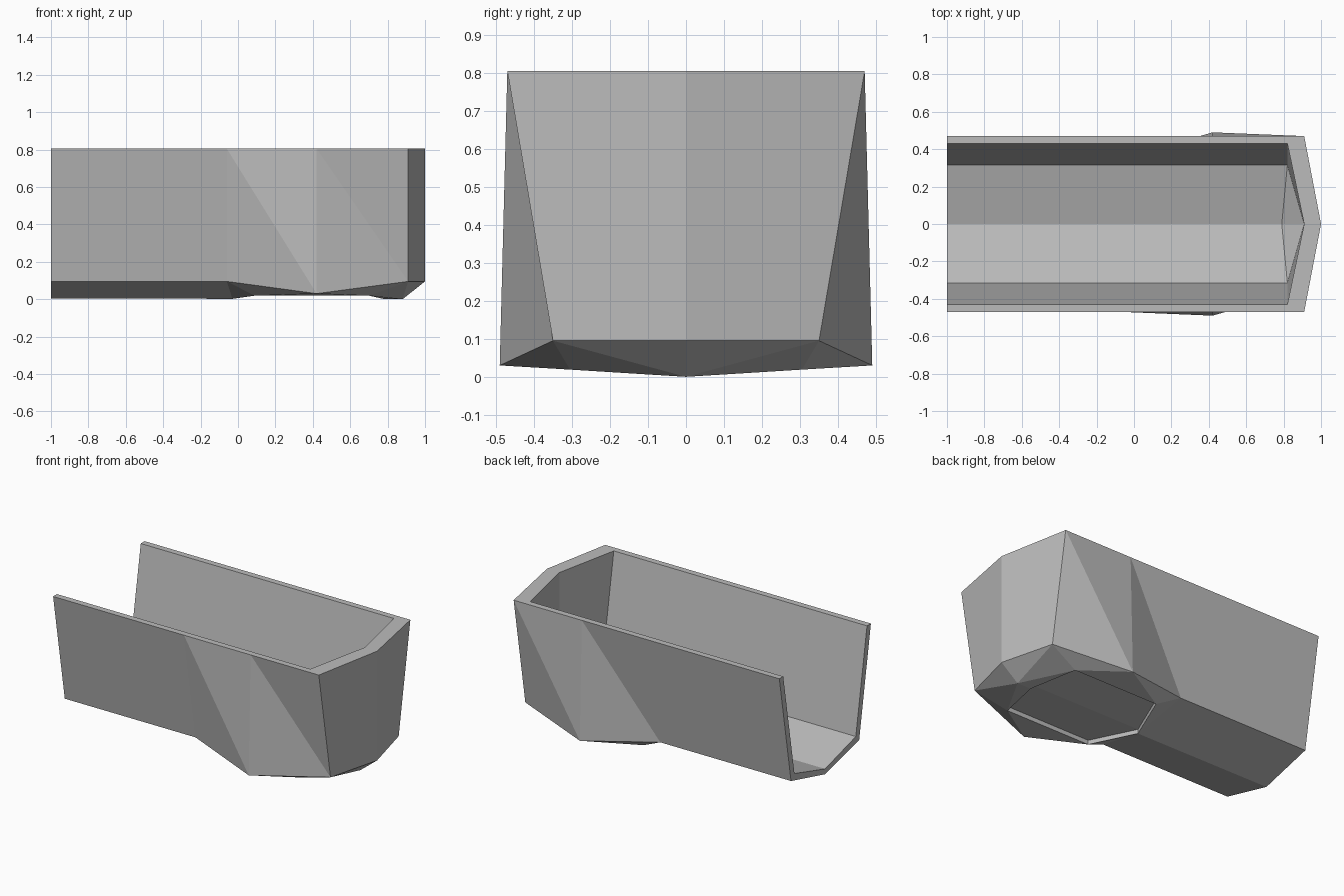
import bpy, bmesh

if "Cube" in bpy.data.objects:
    bpy.data.objects.remove(bpy.data.objects["Cube"])

# One flat grey for the whole model
grey = bpy.data.materials.new("plain grey")
grey.diffuse_color = (0.5, 0.5, 0.5, 1)
grey.use_nodes = True
grey.node_tree.nodes["Principled BSDF"].inputs["Base Color"].default_value = grey.diffuse_color

TOP = 0.805
bm = bmesh.new()


def vert(x, y, z):
    return bm.verts.new((x, y, z))


def pair(x, y, z):
    """Mirrored points, keyed by side sign."""
    return {s: vert(x, s * y, z) for s in (-1, 1)}


def face(*vs):
    bm.faces.new(vs)


# Outer shell stations: top edge, chine (bulging outward at the third) and keel
xs = (-1, -0.06, 0.42, 0.91)
top = [pair(x, 0.47, TOP) for x in xs]
chine = [pair(x, y, z) for x, y, z in zip(xs, (0.35, 0.35, 0.49, 0.35), (0.095, 0.095, 0.03, 0.095))]
keel_back, keel_mid, keel_nose = vert(-1, 0, 0.005), vert(-0.06, 0, 0.002), vert(0.88, 0, 0.0)
nose_top, nose_low = vert(1, 0, TOP), vert(1, 0, 0.095)

# Inner lining
in_top = [pair(x, 0.43, TOP) for x in (-1, 0.82)]
in_low = [pair(x, 0.315, 0.13) for x in (-1, 0.82)]
in_keel = [vert(-1, 0, 0.04), vert(0.79, 0, 0.04)]
in_nose_top, in_nose_low = vert(0.91, 0, TOP), vert(0.91, 0, 0.13)

# Six-sided pocket under the belly: opening rim and raised ceiling
DEPTH = 0.028
rim_end = [vert(-0.03, 0, 0.002), vert(0.78, 0, 0.001)]
rim = [pair(x, 0.305, 0.019) for x in (0.09, 0.70)]
cap_end = [vert(-0.03, 0, 0.002 + DEPTH), vert(0.78, 0, 0.001 + DEPTH)]
cap = [pair(x, 0.305, 0.019 + DEPTH) for x in (0.09, 0.70)]

for s in (-1, 1):
    T, C = [p[s] for p in top], [p[s] for p in chine]
    R, P = [p[s] for p in rim], [p[s] for p in cap]
    IT, IL = [p[s] for p in in_top], [p[s] for p in in_low]

    # outer side: the creases run differently on the two sides
    face(T[0], T[1], C[1], C[0])
    if s < 0:
        face(T[1], C[2], C[1]); face(T[1], T[2], C[2])
        face(T[2], C[3], C[2]); face(T[2], T[3], C[3])
    else:
        face(T[1], T[2], C[1]); face(T[2], C[2], C[1])
        face(T[2], T[3], C[2]); face(T[3], C[3], C[2])

    # nose
    face(T[3], nose_top, nose_low, C[3])
    face(C[3], nose_low, keel_nose)

    # underside around the pocket
    face(C[0], C[1], keel_mid, keel_back)
    face(C[1], R[0], rim_end[0]); face(C[1], rim_end[0], keel_mid)
    face(C[1], C[2], R[0])
    face(C[2], R[1], R[0])
    face(C[2], C[3], R[1])
    face(C[3], keel_nose, R[1]); face(keel_nose, rim_end[1], R[1])

    # pocket walls and ceiling
    face(rim_end[0], R[0], P[0], cap_end[0])
    face(R[0], R[1], P[1], P[0])
    face(R[1], rim_end[1], cap_end[1], P[1])
    face(cap_end[0], P[0], P[1], cap_end[1])

    # inside walls and V floor
    face(IT[0], IT[1], IL[1], IL[0])
    face(IT[1], in_nose_top, in_nose_low, IL[1])
    face(IL[0], IL[1], in_keel[1], in_keel[0])
    face(IL[1], in_nose_low, in_keel[1])

    # top rim and open back edge
    face(T[0], T[1], T[2], T[3], IT[1], IT[0])
    face(T[3], nose_top, in_nose_top, IT[1])
    face(T[0], IT[0], IL[0], C[0])
    face(C[0], IL[0], in_keel[0], keel_back)

bmesh.ops.recalc_face_normals(bm, faces=bm.faces[:])
mesh = bpy.data.meshes.new("trough_hull")
bm.to_mesh(mesh)
bm.free()
mesh.materials.append(grey)
hull = bpy.data.objects.new("trough_hull", mesh)
bpy.context.collection.objects.link(hull)
